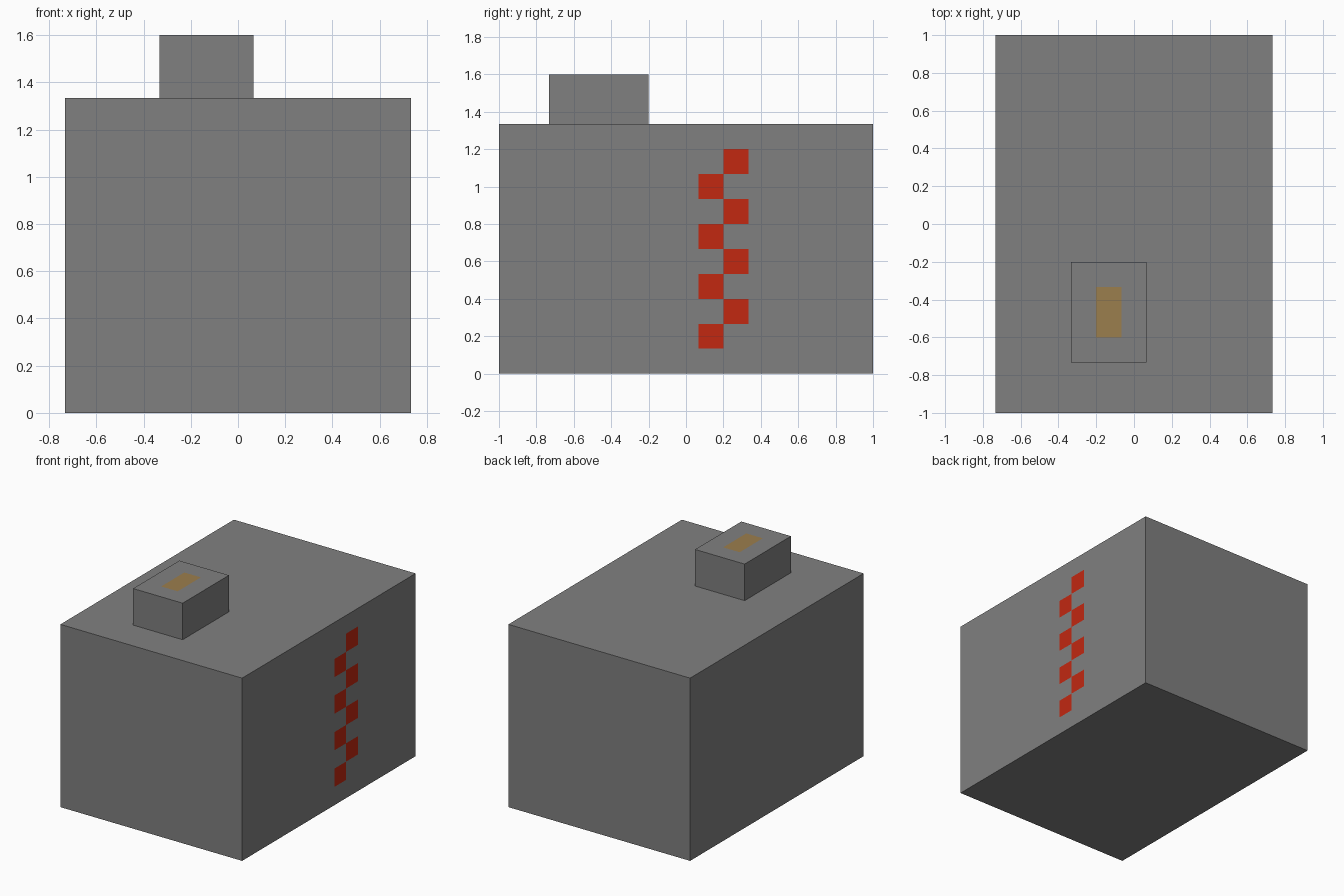
import bpy
import bmesh
from mathutils import Vector

U = 1 / 15  # module size: every part sits on this grid

if "Cube" in bpy.data.objects:
    bpy.data.objects.remove(bpy.data.objects["Cube"], do_unlink=True)


def make_material(name, rgb):
    mat = bpy.data.materials.new(name)
    mat.use_nodes = True
    color = (*rgb, 1)
    mat.diffuse_color = color
    bsdf = next(n for n in mat.node_tree.nodes if n.type == "BSDF_PRINCIPLED")
    bsdf.inputs["Base Color"].default_value = color
    return mat


def make_box(name, low, high, cuts, materials, is_painted):
    """Box in grid modules, sliced at (axis, position) cuts; painted faces get slot 1."""
    low, high = Vector(low), Vector(high)
    bm = bmesh.new()
    bmesh.ops.create_cube(bm, size=1)
    for v in bm.verts:
        v.co = Vector([(low[i] + high[i]) / 2 + v.co[i] * (high[i] - low[i]) for i in range(3)])
    for axis, position in cuts:
        normal = Vector((0, 0, 0))
        normal[axis] = 1
        bmesh.ops.bisect_plane(bm, geom=bm.verts[:] + bm.edges[:] + bm.faces[:],
                               plane_co=normal * position, plane_no=normal)
    bm.normal_update()
    for f in bm.faces:
        f.material_index = int(is_painted(f.calc_center_median(), f.normal))
    bmesh.ops.scale(bm, vec=(U, U, U), verts=bm.verts)
    mesh = bpy.data.meshes.new(name)
    bm.to_mesh(mesh)
    bm.free()
    for mat in materials:
        mesh.materials.append(mat)
    obj = bpy.data.objects.new(name, mesh)
    bpy.context.collection.objects.link(obj)
    return obj


gray = make_material("stone gray", (0.216, 0.216, 0.216))
red = make_material("red", (0.54, 0.021, 0.0055))
ochre = make_material("ochre", (0.33, 0.21, 0.075))


# Body with a zigzag of red squares on its left side
def is_zigzag(c, n):
    if n.x < 0.5 or not (1 < c.y < 5 and 2 < c.z < 18):
        return False
    return (c.y > 3) == (int(c.z // 2) % 2 == 0)


body_cuts = [(1, y) for y in (1, 3, 5)] + [(2, z) for z in range(2, 19, 2)]
make_box("body", (-11, -15, 0), (11, 15, 20), body_cuts, [gray, red], is_zigzag)


# Raised block with an ochre patch on top
def is_patch(c, n):
    return n.z > 0.5 and -3 < c.x < -1 and -9 < c.y < -5


block_cuts = [(0, -3), (0, -1), (1, -9), (1, -5)]
make_box("top_block", (-5, -11, 20), (1, -3, 24), block_cuts, [gray, ochre], is_patch)
